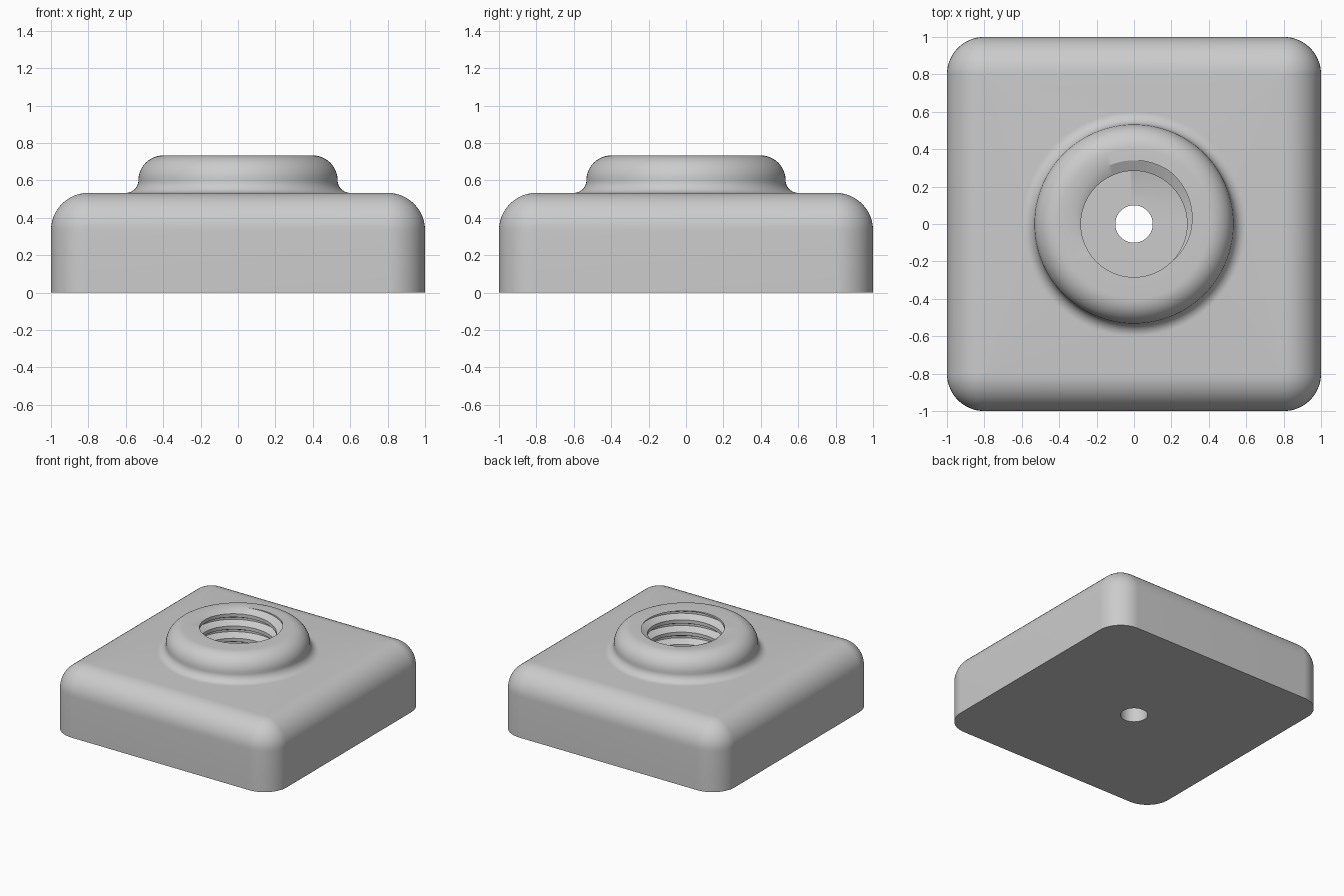
import bpy
import bmesh
from math import sin, cos, pi, floor

cube = bpy.data.objects.get("Cube")
if cube:
    bpy.data.objects.remove(cube, do_unlink=True)

N = 96                      # columns around the axis
BLOCK_TOP, BOSS_TOP, FLOOR = 0.533, 0.733, 0.2
MINOR, MAJOR, PITCH = 0.284, 0.34, 0.1
THREAD_PHASES = (-0.36, -0.08, 0.08, 0.36)   # root and crest corners of one turn

bm = bmesh.new()


def angle(i):
    return 2 * pi * (i + 0.5) / N


def circle(r, z):
    return [bm.verts.new((r * cos(angle(i)), r * sin(angle(i)), z)) for i in range(N + 1)]


def rounded_square(r, z):
    """Square of 0.8 half width grown outwards by r, with round corners."""
    ring, n = [], N // 4
    for i in range(N + 1):
        q, k = divmod(i % N, n)
        a = (q + k / (n - 1)) * pi / 2
        mid = (q + 0.5) * pi / 2
        sx, sy = (1 if cos(mid) > 0 else -1), (1 if sin(mid) > 0 else -1)
        ring.append(bm.verts.new((0.8 * sx + r * cos(a), 0.8 * sy + r * sin(a), z)))
    return ring


def thread_phase(a, z):
    return (z - BOSS_TOP) / PITCH - (a - pi * 0.47) / (2 * pi)


def thread_radius(a, z):
    p = thread_phase(a, z)
    d = abs(p - floor(p + 0.5))
    t = min(1, max(0, (0.36 - d) / 0.28))
    return MINOR + (MAJOR - MINOR) * t


def thread_row(turn, phase):
    """One helical edge of the thread, trimmed at the hole floor and rim."""
    ring = []
    for i in range(N + 1):
        a = angle(i)
        z = BOSS_TOP + PITCH * (turn + phase + (a - pi * 0.47) / (2 * pi))
        z = min(BOSS_TOP, max(FLOOR, z))
        r = thread_radius(a, z)
        ring.append(bm.verts.new((r * cos(a), r * sin(a), z)))
    return ring


arc = [k / 12 * pi / 2 for k in range(13)]

# Underside and block with rounded top edge
rings = [circle(0.1, 0), rounded_square(0.2, 0)]
rings += [rounded_square(0.2 * cos(t), BLOCK_TOP - 0.2 + 0.2 * sin(t)) for t in arc[:-1]]
rings.append(rounded_square(0.001, BLOCK_TOP))
# Concave fillet, then boss with rounded shoulder
rings += [circle(0.6 - 0.067 * sin(t), BLOCK_TOP + 0.067 * (1 - cos(t))) for t in arc]
rings += [circle(0.4 + 0.133 * cos(t), BOSS_TOP - 0.133 + 0.133 * sin(t)) for t in arc]
# Threaded bore, from rim down to floor
for turn in range(1, -9, -1):
    rings += [thread_row(turn, p) for p in reversed(THREAD_PHASES)]
# Through hole
rings += [circle(0.1, FLOOR), circle(0.1, 0)]

for lower, upper in zip(rings, rings[1:]):
    for i in range(N):
        bm.faces.new((lower[i], lower[i + 1], upper[i + 1], upper[i]))
bmesh.ops.remove_doubles(bm, verts=bm.verts, dist=0.00005)
bmesh.ops.recalc_face_normals(bm, faces=bm.faces)

mesh = bpy.data.meshes.new("threaded_block")
bm.to_mesh(mesh)
bm.free()
block = bpy.data.objects.new("threaded_block", mesh)
bpy.context.collection.objects.link(block)

# Plain grey
grey = bpy.data.materials.new("light_grey")
grey.use_nodes = True
colour = (0.6, 0.6, 0.6, 1)
grey.diffuse_color = colour
grey.node_tree.nodes["Principled BSDF"].inputs["Base Color"].default_value = colour
mesh.materials.append(grey)

bpy.ops.object.select_all(action='DESELECT')
block.select_set(True)
bpy.context.view_layer.objects.active = block
bpy.ops.object.shade_smooth_by_angle(angle=pi / 6)
